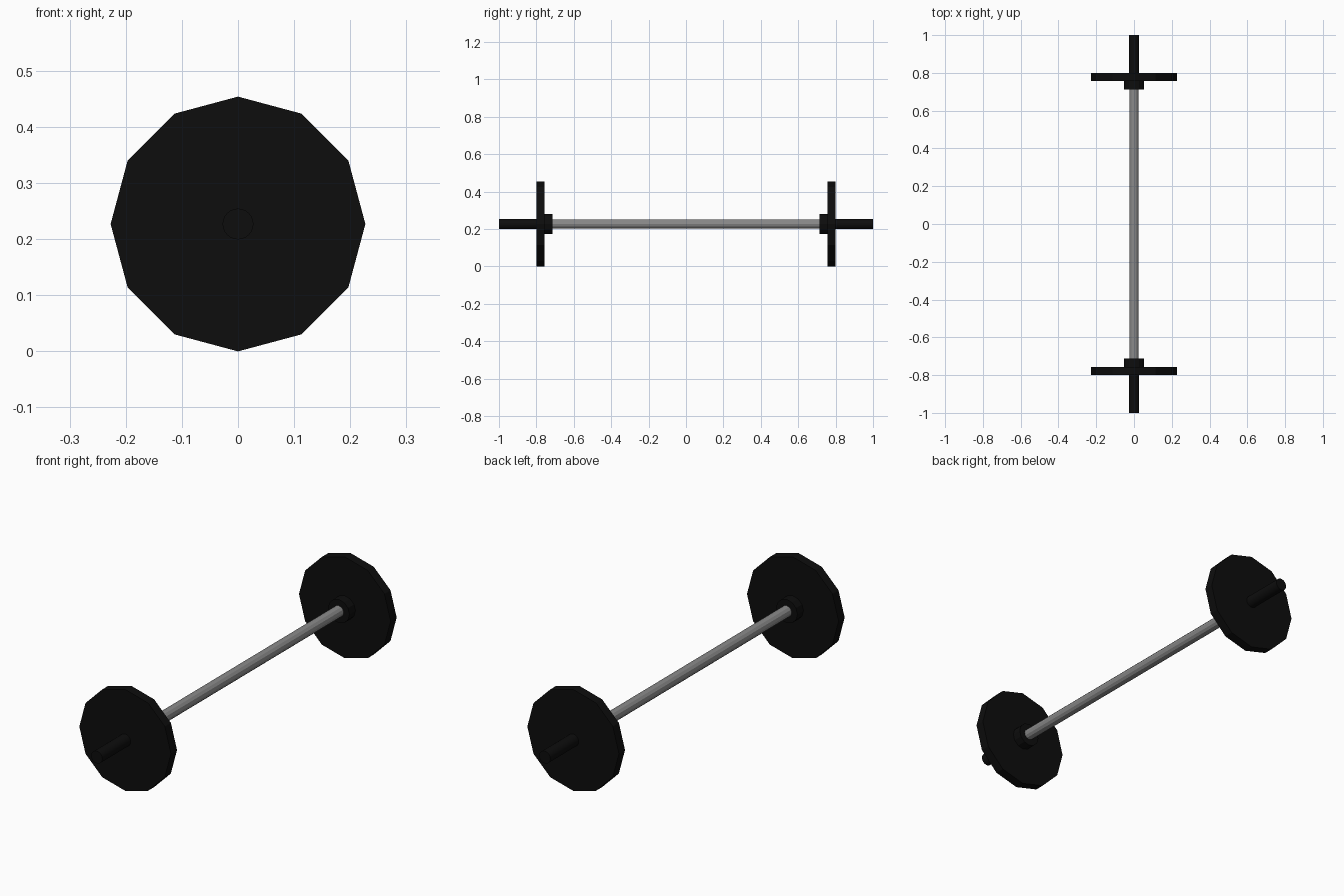
import bpy, math
from mathutils import Matrix

if "Cube" in bpy.data.objects:
    bpy.data.objects.remove(bpy.data.objects["Cube"])

AXIS_Z = 0.227


def material(name, value):
    m = bpy.data.materials.new(name)
    m.diffuse_color = (value, value, value, 1)
    m.use_nodes = True
    m.node_tree.nodes["Principled BSDF"].inputs["Base Color"].default_value = m.diffuse_color
    return m


black = material("black_rubber", 0.004)
steel = material("brushed_steel", 0.25)


def rod(name, y0, y1, radius, sides, mat, smooth=False):
    """Cylinder lying along y between y0 and y1, with a corner at the top."""
    bpy.ops.mesh.primitive_cylinder_add(
        vertices=sides, radius=radius, depth=abs(y1 - y0),
        location=(0, (y0 + y1) / 2, AXIS_Z), rotation=(math.pi / 2, 0, 0))
    ob = bpy.context.object
    ob.name = name
    ob.data.materials.append(mat)
    if smooth:
        bpy.ops.object.shade_smooth_by_angle(angle=math.radians(35))
    return ob


# grip bar between the collars
rod("bar", -0.73, 0.73, 0.025, 12, steel)

# weight plate, inner collar and outer sleeve at each end
for side, s in (("front", -1), ("back", 1)):
    rod(side + "_collar", s * 0.713, s * 0.757, 0.053, 12, black)
    rod(side + "_plate", s * 0.756, s * 0.799, 0.227, 12, black)
    rod(side + "_sleeve", s * 0.798, s * 1.0, 0.0275, 24, black, smooth=True)
